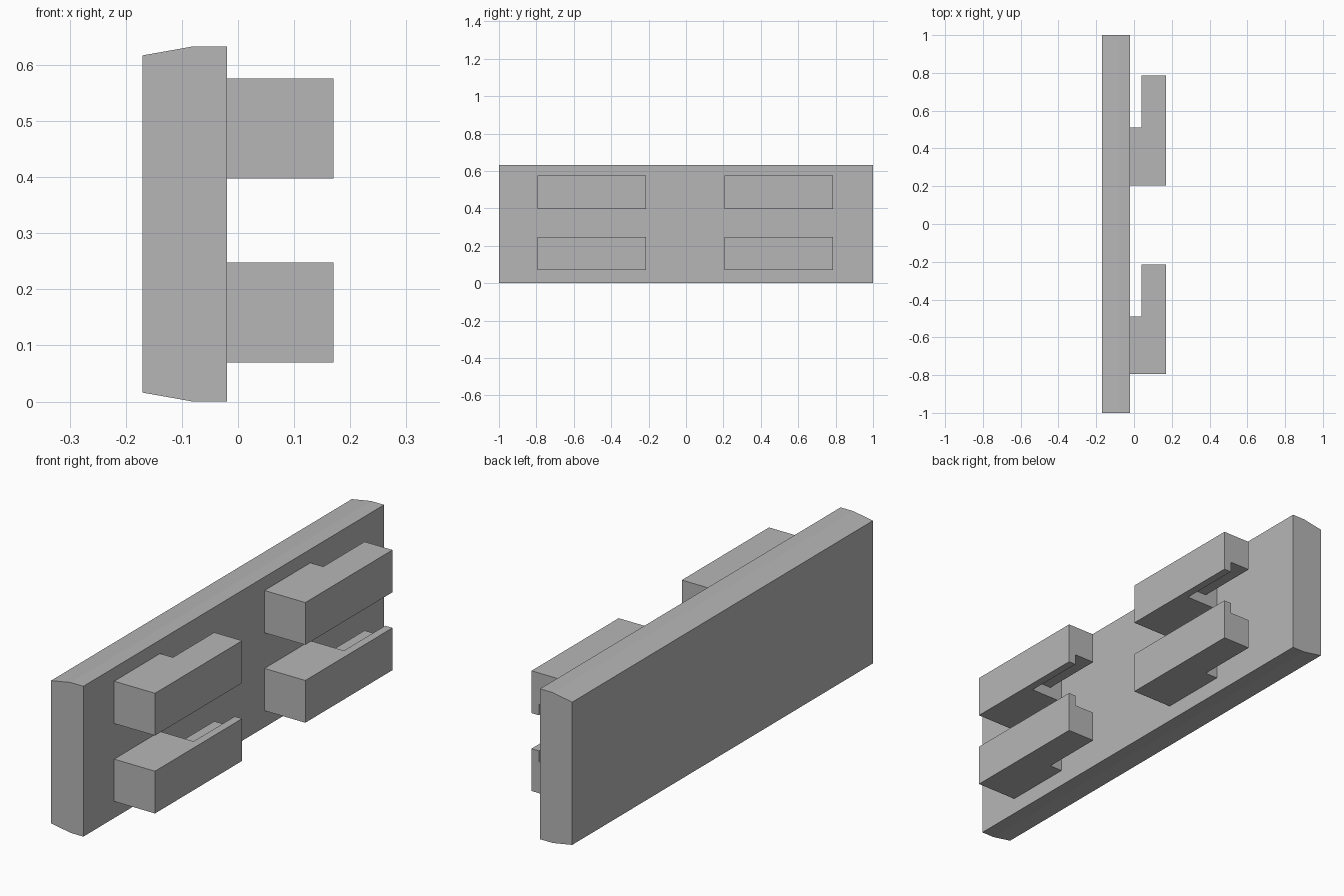
import bpy
import bmesh

cube = bpy.data.objects.get("Cube")
if cube:
    bpy.data.objects.remove(cube, do_unlink=True)

GREY = (0.47, 0.47, 0.47, 1.0)
grey = bpy.data.materials.new("plain grey")
grey.use_nodes = True
grey.diffuse_color = GREY
grey.node_tree.nodes["Principled BSDF"].inputs["Base Color"].default_value = GREY


def finish(name, bm):
    bmesh.ops.recalc_face_normals(bm, faces=bm.faces)
    mesh = bpy.data.meshes.new(name)
    bm.to_mesh(mesh)
    bm.free()
    mesh.materials.append(grey)
    obj = bpy.data.objects.new(name, mesh)
    bpy.context.collection.objects.link(obj)
    return obj


def extrude(bm, points, offset):
    """Turn a closed outline into a solid."""
    face = bm.faces.new([bm.verts.new(p) for p in points])
    result = bmesh.ops.extrude_face_region(bm, geom=[face])
    verts = [g for g in result["geom"] if isinstance(g, bmesh.types.BMVert)]
    bmesh.ops.translate(bm, verts=verts, vec=offset)


# Back plate: long slab with tapered top and bottom edges
TOP = 0.633
lower = [(-0.17, 0.016), (-0.08, 0), (-0.02, 0)]
profile = lower + [(x, TOP - z) for x, z in reversed(lower)]
bm = bmesh.new()
extrude(bm, [(x, -1, z) for x, z in profile], (0, 2, 0))
finish("back_plate", bm)

# Hooks: L-shaped plan, with a recess cut behind the lip at the free end
STEM, ARM, LIP, OUTER = -0.02, 0.04, 0.136, 0.17
STEM_END, LENGTH = 0.305, 0.58
HEIGHT, RECESS = 0.178, 0.046


def hook(name, y, z_outer, direction):
    """Build a hook from its outer face toward the middle of the plate."""
    bm = bmesh.new()
    body = [(STEM, 0), (OUTER, 0), (OUTER, LENGTH), (ARM, LENGTH),
            (ARM, STEM_END), (STEM, STEM_END)]
    extrude(bm, [(px, y + py, z_outer) for px, py in body],
            (0, 0, direction * (HEIGHT - RECESS)))
    # Remove the inside cap, then rebuild it around the recess
    step_z = z_outer + direction * (HEIGHT - RECESS)
    cap = [f for f in bm.faces if all(abs(v.co.z - step_z) < 1e-5 for v in f.verts)]
    bmesh.ops.delete(bm, geom=cap, context="FACES_ONLY")
    floor = [(ARM, STEM_END), (LIP, STEM_END), (LIP, LENGTH), (ARM, LENGTH)]
    bm.faces.new([bm.verts.new((px, y + py, step_z)) for px, py in floor])
    raised = [(STEM, 0), (OUTER, 0), (OUTER, LENGTH), (LIP, LENGTH),
              (LIP, STEM_END), (ARM, STEM_END), (STEM, STEM_END)]
    extrude(bm, [(px, y + py, step_z) for px, py in raised],
            (0, 0, direction * RECESS))
    # Drop the hidden joint face and weld the two layers
    joint = [f for f in bm.faces if len(f.verts) == len(raised)
             and all(abs(v.co.z - step_z) < 1e-5 for v in f.verts)]
    bmesh.ops.delete(bm, geom=joint, context="FACES_ONLY")
    bmesh.ops.remove_doubles(bm, verts=bm.verts, dist=1e-5)
    # Merge the flush walls of both layers
    bmesh.ops.dissolve_limit(bm, angle_limit=0.01, verts=bm.verts, edges=bm.edges)
    finish(name, bm)


for side, y in (("front", -0.795), ("back", 0.205)):
    hook("lower_hook_" + side, y, 0.07, 1)
    hook("upper_hook_" + side, y, 0.576, -1)
